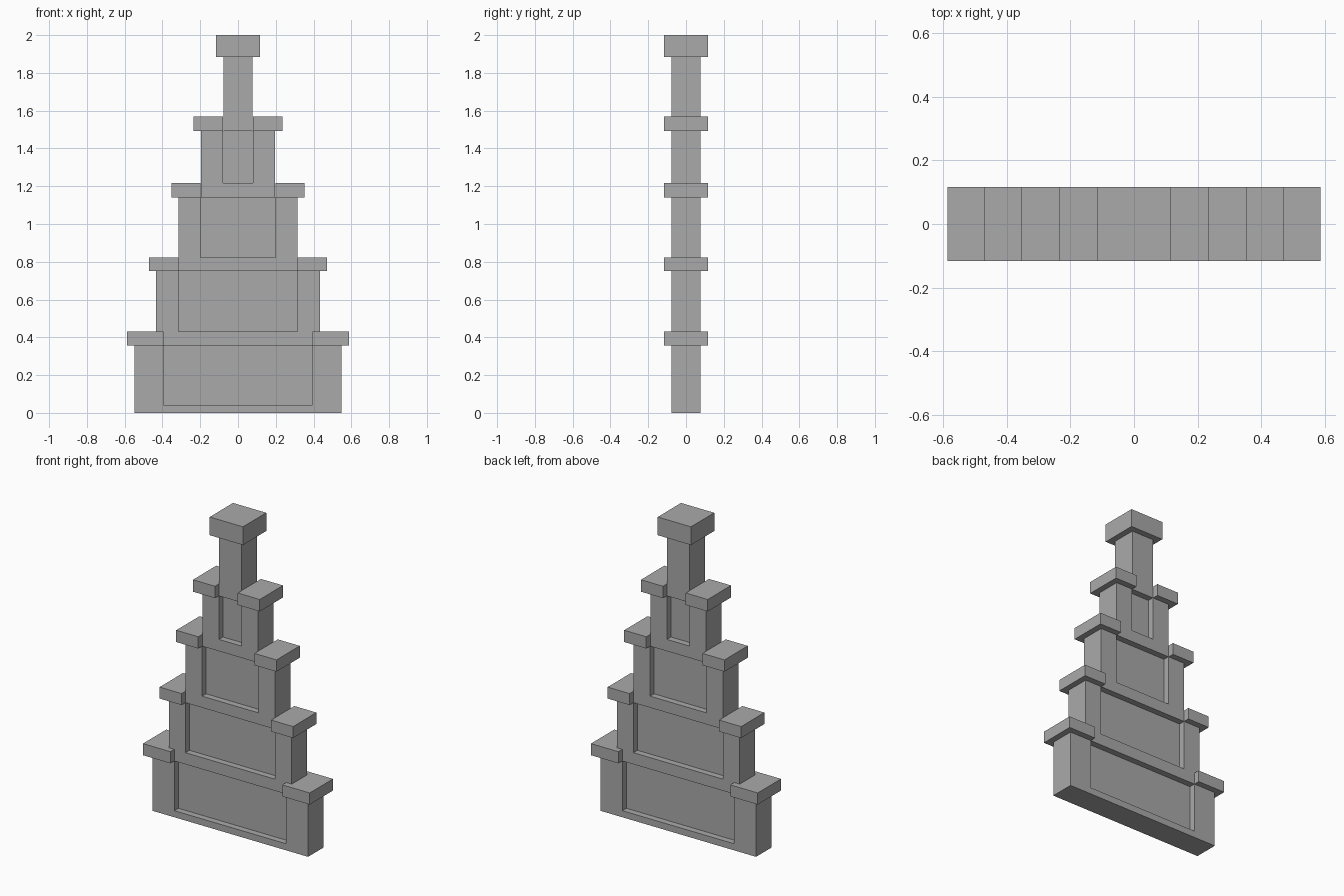
import bpy
import bmesh
from mathutils import Vector

if "Cube" in bpy.data.objects:
    bpy.data.objects.remove(bpy.data.objects["Cube"])

stone = bpy.data.materials.new("grey stone")
stone.use_nodes = True
colour = (0.4, 0.4, 0.4, 1)
stone.diffuse_color = colour
stone.node_tree.nodes["Principled BSDF"].inputs["Base Color"].default_value = colour

WALL, CAP, PANEL = 0.078, 0.117, 0.038   # half depths


def extrude_outline(name, points, half_depth):
    """Extrude an x-z outline symmetrically along y."""
    bm = bmesh.new()
    face = bm.faces.new([bm.verts.new((x, -half_depth, z)) for x, z in points])
    out = bmesh.ops.extrude_face_region(bm, geom=[face])
    moved = [g for g in out["geom"] if isinstance(g, bmesh.types.BMVert)]
    bmesh.ops.translate(bm, verts=moved, vec=Vector((0, 2 * half_depth, 0)))
    bmesh.ops.recalc_face_normals(bm, faces=bm.faces[:])
    mesh = bpy.data.meshes.new(name)
    bm.to_mesh(mesh)
    bm.free()
    mesh.materials.append(stone)
    obj = bpy.data.objects.new(name, mesh)
    bpy.context.collection.objects.link(obj)
    return obj


def block(name, x0, x1, z0, z1, half_depth):
    return extrude_outline(name, [(x0, z0), (x1, z0), (x1, z1), (x0, z1)], half_depth)


# Stepped tiers: wall half width, panel half width, cap half width,
# wall bottom, panel bottom, wall top, cap top
tiers = [
    (0.548, 0.394, 0.587, 0.0, 0.042, 0.358, 0.432),
    (0.433, 0.315, 0.470, 0.358, 0.432, 0.750, 0.823),
    (0.315, 0.198, 0.353, 0.750, 0.823, 1.141, 1.216),
    (0.197, 0.080, 0.235, 1.141, 1.216, 1.493, 1.569),
]
for i, (w, p, c, z0, zp, z1, zc) in enumerate(tiers, 1):
    # U-shaped frame around a panel recessed on both faces
    extrude_outline(f"tier_{i}_frame", [(-w, z0), (w, z0), (w, z1), (p, z1),
                                        (p, zp), (-p, zp), (-p, z1), (-w, z1)], WALL)
    block(f"tier_{i}_panel", -p, p, zp, z1, PANEL)
    # Coping stones on each step
    block(f"tier_{i}_left_coping", p, c, z1, zc, CAP)
    block(f"tier_{i}_right_coping", -c, -p, z1, zc, CAP)

# Crowning pillar and its capstone
block("pillar", -0.078, 0.078, 1.493, 1.884, WALL)
block("capstone", -0.117, 0.117, 1.884, 2.0, CAP)
